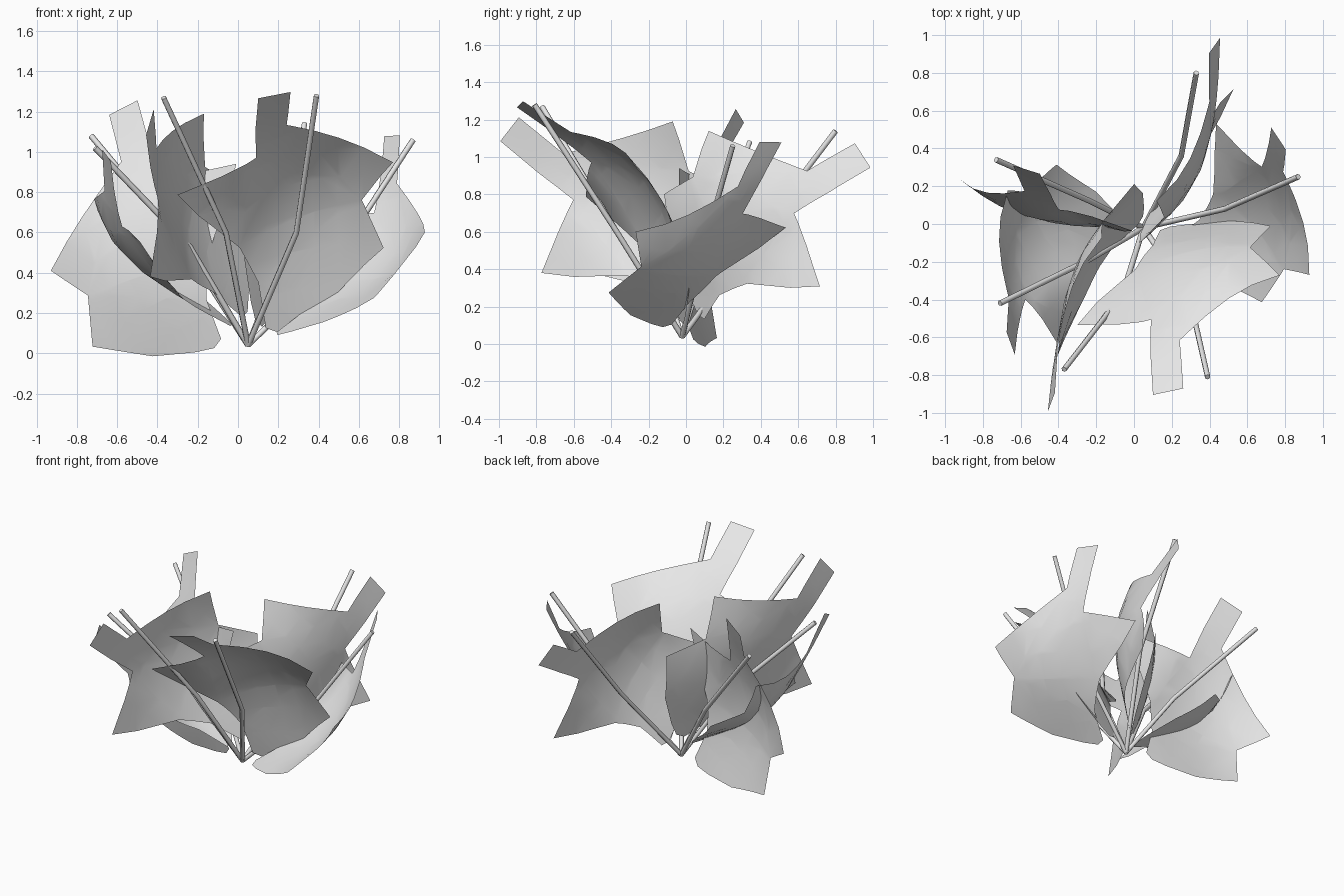
import bpy, bmesh
from mathutils import Vector

cube = bpy.data.objects.get("Cube")
if cube:
    bpy.data.objects.remove(cube, do_unlink=True)

# One pale grey for the whole plant
grey = bpy.data.materials.new("pale_grey")
grey.use_nodes = True
color = (0.8, 0.8, 0.8, 1)
grey.diffuse_color = color
grey.node_tree.nodes["Principled BSDF"].inputs["Base Color"].default_value = color

# Leaf outline: across the leaf, along the leaf from base to tip
RIGHT_LOBE, LEFT_LOBE = (0.57, 0.56), (-0.43, 0.60)
OUTLINE = [(0.03, 0), (0.12, 0.02), (0.30, 0.08), (0.53, 0.22), (0.44, 0.40),
           RIGHT_LOBE, (0.08, 0.81), (0.085, 1), (-0.065, 1), (-0.07, 0.84),
           (-0.06, 0.68), LEFT_LOBE, (-0.33, 0.49), (-0.14, 0.33),
           (-0.05, 0.18), (-0.02, 0.02)]


def cut(bm, point, normal):
    bmesh.ops.bisect_plane(bm, geom=bm.verts[:] + bm.edges[:] + bm.faces[:],
                           plane_co=point, plane_no=normal)


def make_leaf(name, base, tip, right, left):
    """Stretch the leaf outline between four anchor points and bow it."""
    base, tip, right, left = map(Vector, (base, tip, right, left))
    along = tip - base
    across = right - left - along * (RIGHT_LOBE[1] - LEFT_LOBE[1])
    bow = right - base - along * RIGHT_LOBE[1] - across * RIGHT_LOBE[0]
    bulge = bow.project(along.cross(across))

    bm = bmesh.new()
    face = bm.faces.new([bm.verts.new((u, v, 0)) for u, v in OUTLINE])
    face.normal_update()
    bmesh.ops.triangulate(bm, faces=[face])
    # Cuts both ways let the sheet bend
    for step in range(1, 8):
        cut(bm, (0, step / 8, 0), (0, 1, 0))
    for step in range(-2, 5):
        cut(bm, (step / 9, 0, 0), (1, 0, 0))
    for vert in bm.verts:
        u, v, _ = vert.co
        arch = 4 * v * (1 - v)
        # The belly swells beyond the line between the lobes
        belly = max(0, (u + 0.15) * (0.57 - u) / 0.13) * arch * 0.75
        vert.co = base + along * v + across * u + (bow + bulge * belly) * arch
    bmesh.ops.recalc_face_normals(bm, faces=bm.faces)
    mesh = bpy.data.meshes.new(name)
    bm.to_mesh(mesh)
    bm.free()
    mesh.materials.append(grey)
    for poly in mesh.polygons:
        poly.use_smooth = True
    leaf = bpy.data.objects.new(name, mesh)
    bpy.context.collection.objects.link(leaf)


def make_stem(name, bend, tip):
    """Thin round stalk from the root with one bend."""
    curve = bpy.data.curves.new(name, "CURVE")
    curve.dimensions = "3D"
    curve.bevel_depth = 0.015
    curve.bevel_resolution = 1
    curve.use_fill_caps = True
    spline = curve.splines.new("POLY")
    spline.points.add(2)
    for point, co in zip(spline.points, (ROOT, bend, tip)):
        point.co = (*co, 1)
    curve.materials.append(grey)
    stem = bpy.data.objects.new(name, curve)
    bpy.context.collection.objects.link(stem)


# Leaves: base, tip, right lobe, left lobe
make_leaf("front_leaf", (0.16, -0.02, 0.10), (0.17, -0.89, 1.28),
          (0.77, -0.27, 0.95), (-0.30, -0.53, 0.79))
make_leaf("back_right_leaf", (-0.09, 0.03, 0.04), (-0.56, 0.285, 1.225),
          (-0.93, 0.24, 0.41), (-0.01, -0.04, 0.94))
make_leaf("left_leaf", (0.18, -0.10, 0.09), (0.76, 0.46, 1.08),
          (0.93, -0.27, 0.60), (0.44, 0.53, 0.62))
make_leaf("back_leaf", (0.10, 0.08, 0.13), (0.43, 0.95, 1.00),
          (0.12, 0.12, 1.14), (0.53, 0.71, 0.31))
make_leaf("front_right_leaf", (0.04, 0.02, 0.18), (-0.44, -0.95, 1.14),
          (-0.17, -0.07, 1.19), (-0.44, -0.77, 0.38))
make_leaf("right_leaf", (-0.02, -0.05, 0.13), (-0.65, -0.64, 0.98),
          (-0.67, 0.18, 0.79), (-0.41, -0.63, 0.43))

# Stems: bend, tip
ROOT = (0.05, -0.02, 0.04)
make_stem("front_stem", (0.29, -0.37, 0.60), (0.39, -0.81, 1.28))
make_stem("front_right_stem", (-0.06, -0.37, 0.60), (-0.37, -0.77, 1.27))
make_stem("right_stem", (-0.24, -0.19, 0.53), (-0.71, -0.42, 1.02))
make_stem("back_right_stem", (-0.23, 0.12, 0.48), (-0.73, 0.34, 1.08))
make_stem("back_stem", (0.25, 0.36, 0.56), (0.33, 0.80, 1.14))
make_stem("left_stem", (0.48, 0.08, 0.46), (0.87, 0.25, 1.06))
